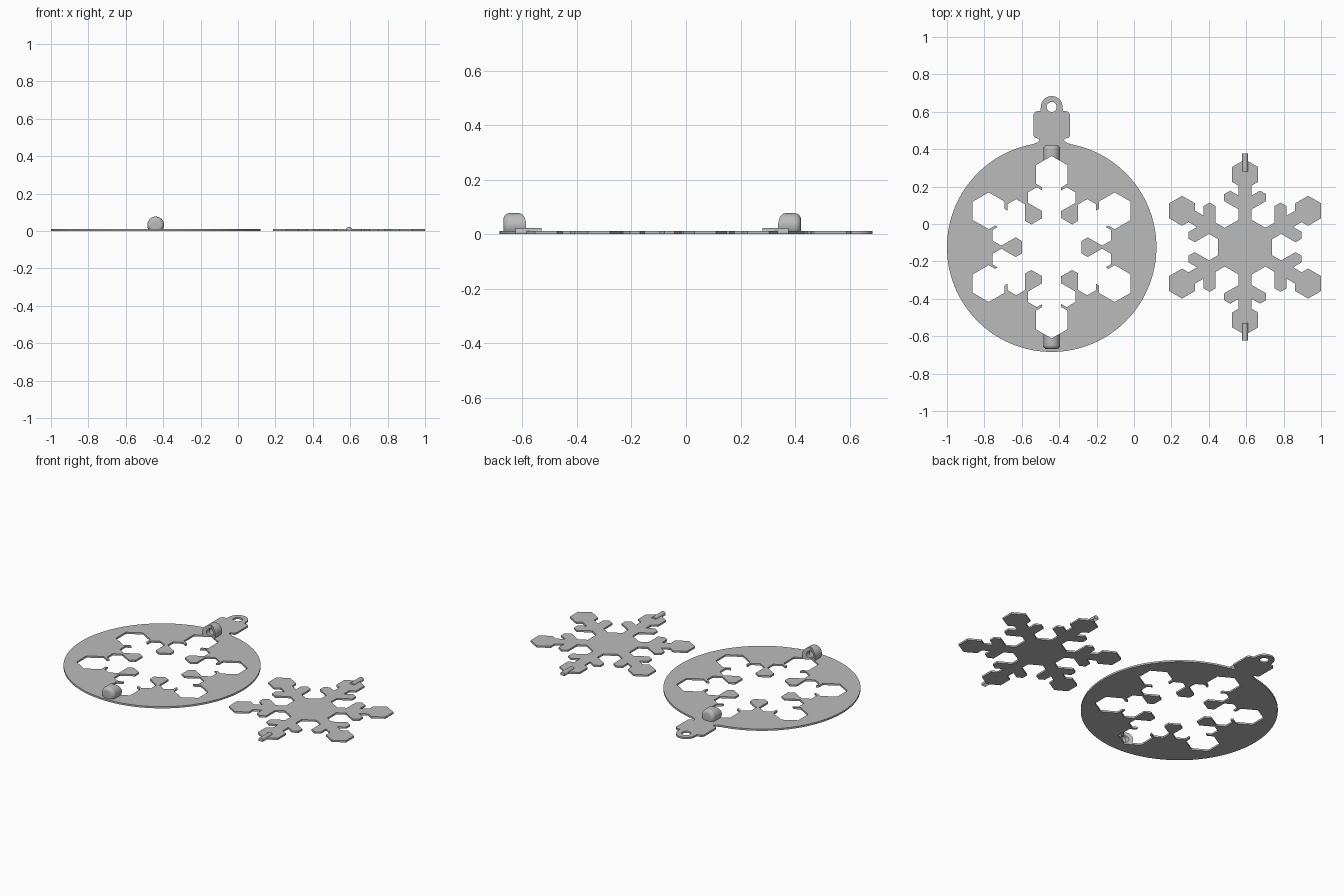
import bpy, bmesh, math
from mathutils import Vector, Matrix

if "Cube" in bpy.data.objects:
    bpy.data.objects.remove(bpy.data.objects["Cube"])

THICK = 0.011
BALL = Vector((-0.44, -0.124, 0))
FLAKE = Vector((0.594, -0.124, 0))
C30, T30 = math.cos(math.pi / 6), math.tan(math.pi / 6)

grey = bpy.data.materials.new("plain_grey")
grey.use_nodes = True
grey.diffuse_color = (0.5, 0.5, 0.5, 1)
grey.node_tree.nodes["Principled BSDF"].inputs["Base Color"].default_value = (0.5, 0.5, 0.5, 1)


def add_object(name, mesh, location):
    obj = bpy.data.objects.new(name, mesh)
    obj.location = location
    bpy.context.collection.objects.link(obj)
    mesh.materials.clear()
    mesh.materials.append(grey)
    return obj


def baked(obj):
    """Mesh of an object with its modifiers applied."""
    bpy.context.view_layer.update()
    return bpy.data.meshes.new_from_object(obj.evaluated_get(bpy.context.evaluated_depsgraph_get()))


def plate(name, outlines, location, thick=THICK, base=0.0):
    """Flat plate from closed outlines; inner outlines become holes."""
    curve = bpy.data.curves.new(name, 'CURVE')
    curve.dimensions, curve.fill_mode = '2D', 'BOTH'
    curve.extrude = thick / 2
    for pts in outlines:
        spline = curve.splines.new('POLY')
        spline.points.add(len(pts) - 1)
        for p, (x, y) in zip(spline.points, pts):
            p.co = (x, y, 0, 1)
        spline.use_cyclic_u = True
    temp = bpy.data.objects.new("temp", curve)
    bpy.context.collection.objects.link(temp)
    mesh = baked(temp)
    bpy.data.objects.remove(temp)
    mesh.transform(Matrix.Translation((0, 0, base + thick / 2)))
    bm = bmesh.new()
    bm.from_mesh(mesh)
    bmesh.ops.remove_doubles(bm, verts=bm.verts, dist=1e-5)
    bmesh.ops.recalc_face_normals(bm, faces=bm.faces)
    bm.to_mesh(mesh)
    bm.free()
    for poly in mesh.polygons:
        poly.use_smooth = False
    return add_object(name, mesh, location)


def arc(radius, start, end, steps, cy=0.0):
    angles = [math.radians(start + (end - start) * i / steps) for i in range(steps + 1)]
    return [(radius * math.cos(a), cy + radius * math.sin(a)) for a in angles]


def flake_outline(grow=0.0):
    """Six-armed snowflake, optionally grown outward by a clearance."""
    hub, arm, twig = 0.144 + grow, 0.035 + grow, 0.032 + grow
    root, reach = 0.219, 0.129 + grow / C30
    tip, size = 0.389, 0.08 + grow / C30

    def on_twig(s, side):
        return (root + s * 0.5 - side * twig * C30, s * C30 + side * twig * 0.5)

    half = [((hub - arm / 2) / C30, arm),
            on_twig((arm - twig / 2) / C30, 1),
            on_twig(reach - twig * T30, 1),
            on_twig(reach, 0),
            on_twig(reach - twig * T30, -1),
            on_twig((arm + twig / 2) / C30, -1),
            (tip - size + arm * T30, arm),
            (tip - size / 2, size * C30),
            (tip + size / 2, size * C30)]
    whole = [(u, -v) for u, v in half] + [(tip + size, 0)] + half[::-1]
    pts = []
    for k in range(6):
        a = math.radians(30 + 60 * k)
        pts += [(u * math.cos(a) - v * math.sin(a), u * math.sin(a) + v * math.cos(a)) for u, v in whole]
    return pts


def lathe(name, profile, height, location, flip, steps=40):
    """Spin (radius, y) points about the y axis at a given height."""
    bm = bmesh.new()
    verts = [bm.verts.new((r, y, 0)) for r, y in profile]
    edges = [bm.edges.new(pair) for pair in zip(verts, verts[1:])]
    bmesh.ops.spin(bm, geom=verts + edges, cent=(0, 0, 0), axis=(0, 1, 0),
                   angle=math.tau, steps=steps, use_duplicate=False)
    bmesh.ops.remove_doubles(bm, verts=bm.verts, dist=1e-5)
    bmesh.ops.translate(bm, verts=bm.verts, vec=(0, 0, height))
    if flip < 0:
        bmesh.ops.rotate(bm, verts=bm.verts, matrix=Matrix.Rotation(math.pi, 3, 'Z'))
    bmesh.ops.recalc_face_normals(bm, faces=bm.faces)
    mesh = bpy.data.meshes.new(name)
    bm.to_mesh(mesh)
    bm.free()
    return add_object(name, mesh, location)


def trim_below(obj, z):
    bm = bmesh.new()
    bm.from_mesh(obj.data)
    bmesh.ops.bisect_plane(bm, geom=bm.verts[:] + bm.edges[:] + bm.faces[:],
                           plane_co=(0, 0, z), plane_no=(0, 0, 1), clear_inner=True)
    bm.to_mesh(obj.data)
    bm.free()


def smooth(obj):
    bpy.ops.object.select_all(action='DESELECT')
    obj.select_set(True)
    bpy.context.view_layer.objects.active = obj
    bpy.ops.object.shade_smooth_by_angle(angle=math.radians(35))


# Bauble plate: disc, stepped cap and hanging ring in one outline
cap = [(0.075, 0.562), (0.066, 0.571), (0.068, 0.58), (0.09, 0.585), (0.0965, 0.594),
       (0.0965, 0.712), (0.085, 0.726), (0.06, 0.728)]
bauble = (arc(0.56, 100, 440, 120) + cap + arc(0.058, 0, 180, 24, 0.75)
          + [(-x, y) for x, y in reversed(cap)])
opening = flake_outline(0.016)
plate("bauble_plate", [bauble, opening, arc(0.027, 0, 345, 23, 0.75)], BALL)

# Snowflake that fits the opening
plate("snowflake_plate", [flake_outline()], FLAKE)

# Rounded sockets on the bauble, trimmed to the opening
cutter = plate("opening_cutter", [opening], BALL, 0.3, -0.1)
cutter.hide_render = True
round_end = [(0.023 + x, y) for x, y in arc(0.022, 0, 90, 8, 0.523)]
socket = [(0, 0.515), (0.022, 0.5), (0.026, 0.42), (0.045, 0.42)] + round_end + [(0, 0.545)]
for side, word in ((1, "back"), (-1, "front")):
    knob = lathe(word + "_socket", socket, 0.032, BALL, side)
    cut = knob.modifiers.new("opening", 'BOOLEAN')
    cut.operation, cut.object, cut.solver = 'DIFFERENCE', cutter, 'EXACT'
    mesh = baked(knob)
    knob.modifiers.clear()
    knob.data = mesh
    trim_below(knob, 0.004)
    smooth(knob)

    # Pivot pin on the snowflake tip
    pin = lathe(word + "_pin", [(0, 0.405), (0.0155, 0.405), (0.0155, 0.5), (0, 0.5)],
                0.007, FLAKE, side, 24)
    trim_below(pin, 0.0)
    smooth(pin)
bpy.data.objects.remove(cutter)
